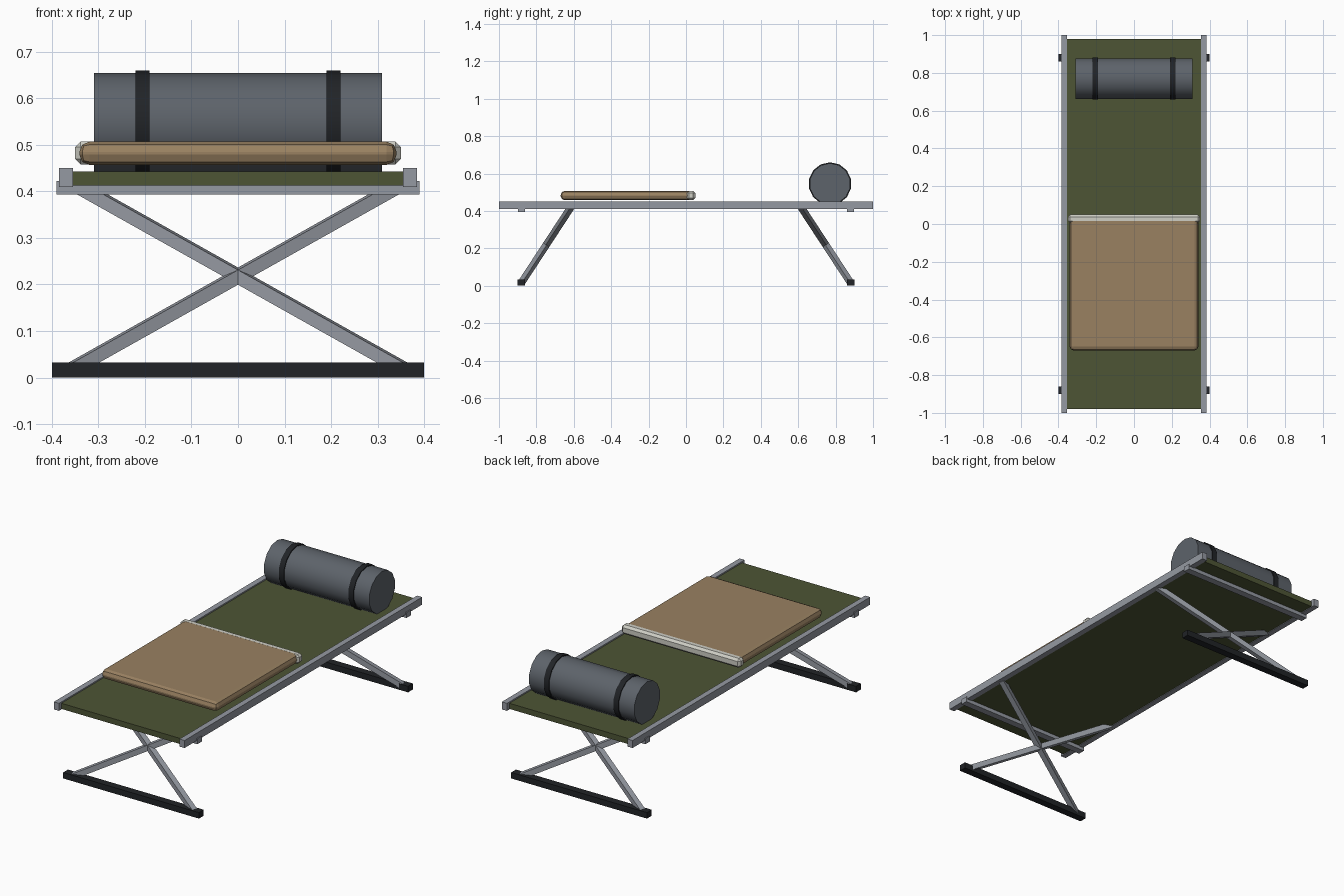
import bpy, math
from mathutils import Vector

if "Cube" in bpy.data.objects:
    bpy.data.objects.remove(bpy.data.objects["Cube"])


def material(name, rgb):
    m = bpy.data.materials.new(name)
    m.diffuse_color = (*rgb, 1)
    m.use_nodes = True
    m.node_tree.nodes["Principled BSDF"].inputs["Base Color"].default_value = m.diffuse_color
    return m


METAL = material("metal", (0.30, 0.32, 0.36))
BLACK = material("black_rubber", (0.015, 0.017, 0.02))
OLIVE = material("olive_canvas", (0.075, 0.09, 0.035))
TAN = material("tan_blanket", (0.32, 0.22, 0.12))
WHITE = material("white_trim", (0.62, 0.62, 0.56))
SLATE = material("slate_roll", (0.11, 0.125, 0.145))


def box(name, lo, hi, mat, bevel=0, segments=1):
    lo, hi = Vector(lo), Vector(hi)
    bpy.ops.mesh.primitive_cube_add(size=1, location=(lo + hi) / 2)
    o = bpy.context.object
    o.name = name
    o.scale = hi - lo
    bpy.ops.object.transform_apply(location=False, rotation=False, scale=True)
    o.data.materials.append(mat)
    if bevel:
        b = o.modifiers.new("bevel", 'BEVEL')
        b.width, b.segments = bevel, segments
    return o


def bar(name, a, b, thick, mat):
    a, b = Vector(a), Vector(b)
    d = b - a
    h = thick / 2
    o = box(name, (-h, -h, -d.length / 2), (h, h, d.length / 2), mat)
    o.location = (a + b) / 2
    o.rotation_euler = d.to_track_quat('Z', 'Y').to_euler()
    return o


def roll(name, x, length, radius, mat):
    bpy.ops.mesh.primitive_cylinder_add(vertices=14, radius=radius, depth=length,
                                        location=(x, 0.77, 0.545),
                                        rotation=(math.pi / 2, 0, math.pi / 2))
    o = bpy.context.object
    o.name = name
    o.data.materials.append(mat)
    bpy.ops.object.shade_smooth_by_angle(angle=math.radians(40))


# Canvas bed
box("canvas", (-0.357, -0.98, 0.413), (0.357, 0.98, 0.443), OLIVE)

# Side rails
for s, side in ((-1, "left"), (1, "right")):
    box(f"{side}_rail", (s * 0.37 - 0.015, -1, 0.41), (s * 0.37 + 0.015, 1, 0.45), METAL)

# Crossed legs, foot bars and cross bars at each end
for e, end in ((-1, "front"), (1, "back")):
    y = e * 0.88
    box(f"{end}_cross_bar", (-0.39, y - 0.019, 0.393), (0.39, y + 0.019, 0.422), METAL)
    box(f"{end}_foot", (-0.4, y - 0.02, 0), (0.4, y + 0.02, 0.032), BLACK)
    for s, side in ((-1, "left"), (1, "right")):
        bar(f"{end}_{side}_leg", (s * 0.36, y, 0.016), (-s * 0.36, e * 0.615, 0.42), 0.028, METAL)

# Folded blanket with its trim
box("blanket", (-0.341, -0.67, 0.457), (0.341, 0.045, 0.507), TAN, 0.022, 2)
box("blanket_trim", (-0.35, 0.005, 0.4575), (0.35, 0.05, 0.5072), WHITE, 0.012)

# Bed roll and straps
roll("bed_roll", 0, 0.62, 0.11, SLATE)
for s, side in ((-1, "left"), (1, "right")):
    roll(f"{side}_strap", s * 0.205, 0.03, 0.115, BLACK)
